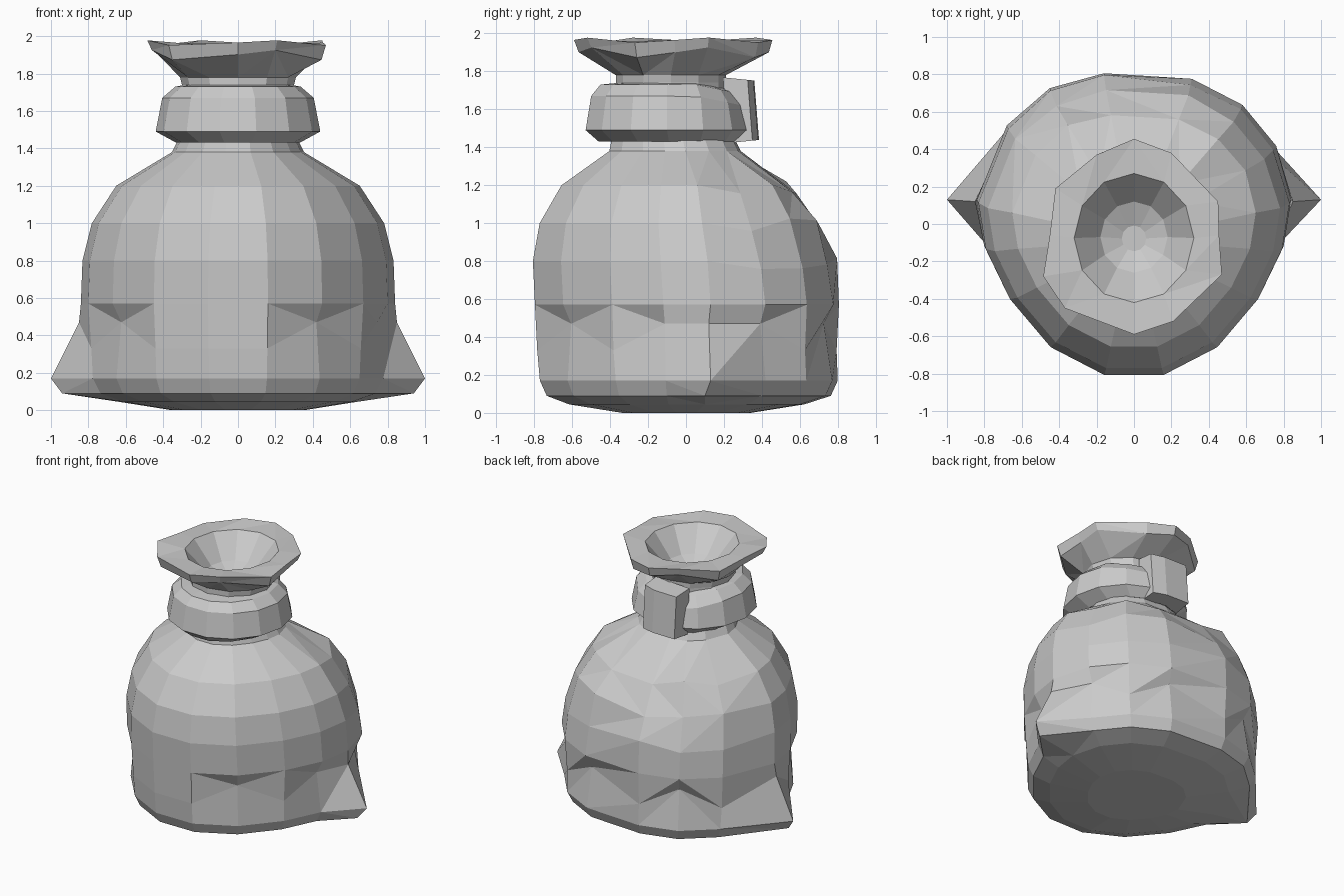
import bpy
import bmesh
import random
from math import sin, cos, tau

random.seed(4)
cube = bpy.data.objects.get("Cube")
if cube:
    bpy.data.objects.remove(cube)

cloth = bpy.data.materials.new("grey_cloth")
cloth.use_nodes = True
grey = (0.6, 0.6, 0.6, 1)
cloth.diffuse_color = grey
cloth.node_tree.nodes["Principled BSDF"].inputs["Base Color"].default_value = grey


def finish(name, bm):
    """Turn a bmesh into a flat shaded cloth object with crisp creases."""
    bmesh.ops.connect_verts_nonplanar(bm, angle_limit=0.1, faces=bm.faces)
    bmesh.ops.recalc_face_normals(bm, faces=bm.faces)
    mesh = bpy.data.meshes.new(name)
    bm.to_mesh(mesh)
    bm.free()
    mesh.materials.append(cloth)
    obj = bpy.data.objects.new(name, mesh)
    bpy.context.collection.objects.link(obj)
    return obj


def circle(sides):
    return [(cos(tau * k / sides), sin(tau * k / sides)) for k in range(sides)]


def loft(name, rings, plan, shape):
    """Join scaled copies of a plan (z, x scale, y scale, y centre) and cap the ends."""
    bm = bmesh.new()
    sides = len(plan)
    loops = [[bm.verts.new(shape(i, k, (x * sx, cy + y * sy, z)))
              for k, (x, y) in enumerate(plan)]
             for i, (z, sx, sy, cy) in enumerate(rings)]
    for low, high in zip(loops, loops[1:]):
        for k in range(sides):
            n = (k + 1) % sides
            bm.faces.new((low[k], low[n], high[n], high[k]))
    bm.faces.new(loops[0][::-1])
    bm.faces.new(loops[-1])
    return finish(name, bm)


# Sack body: sagging cloth with a crumpled fold and two pulled-out corners
body_plan = [
    (0.84, 0.13), (0.76, 0.42), (0.58, 0.64), (0.31, 0.78),
    (-0.16, 0.81), (-0.45, 0.73), (-0.68, 0.53), (-0.84, 0.13),
    (-0.80, -0.12), (-0.67, -0.39), (-0.45, -0.65), (-0.16, -0.80),
    (0.16, -0.80), (0.45, -0.65), (0.67, -0.39), (0.80, -0.12)]
body_rings = [
    (0.0, 0.42, 0.42, 0.0), (0.045, 0.76, 0.77, 0.0), (0.09, 0.92, 0.93, 0.01),
    (0.17, 0.97, 0.975, 0.01), (0.36, 0.98, 0.98, 0.0), (0.57, 1.0, 0.995, 0.0),
    (0.80, 0.99, 0.99, -0.015), (1.0, 0.93, 0.92, -0.035), (1.2, 0.775, 0.77, -0.04),
    (1.38, 0.42, 0.43, -0.06), (1.45, 0.38, 0.40, -0.07)]
corner_points = {2: (0.94, 0.10, 0.09), 3: (1.0, 0.13, 0.17), 4: (0.85, 0.12, 0.47)}


def crumple(i, k, co):
    x, y, z = co
    if k in (0, 7) and i in corner_points:
        px, py, pz = corner_points[i]
        return (px if x > 0 else -px, py, pz)
    if i == 4:
        if k % 2 and k != 11:
            return (x * 0.95, y * 0.95, z + 0.11)
        return (x, y, z - 0.03)
    if i in (6, 7, 8) and y > 0.2:
        s = 1 + random.uniform(-0.02, 0.015)
        return (x * s, y * s, z + random.uniform(-0.05, 0.03))
    return co


loft("sack_body", body_rings, body_plan, crumple)

# Gathered neck flaring into an open, uneven mouth with a dished hollow inside
mouth_rings = [
    (1.40, 0.30, 0.30, -0.08), (1.74, 0.30, 0.29, -0.08), (1.78, 0.31, 0.29, -0.08),
    (1.90, 0.95, 0.96, 0.0), (1.965, 1.0, 1.0, 0.0),
    (1.96, 0.32, 0.345, -0.075), (1.79, 0.18, 0.19, -0.07), (1.72, 0.02, 0.02, -0.08)]
rim_plan = [
    (0.455, -0.06), (0.45, 0.12), (0.20, 0.38), (0.0, 0.455), (-0.20, 0.37), (-0.42, 0.19),
    (-0.45, -0.06), (-0.485, -0.28), (-0.37, -0.45), (0.0, -0.59), (0.21, -0.52), (0.47, -0.27)]


def ruffle(i, k, co):
    x, y, z = co
    if i in (3, 4):
        sx, sy = mouth_rings[i][1:3]
        drop = 0.03 if i == 3 else 0.015
        return (rim_plan[k][0] * sx, rim_plan[k][1] * sy, z + drop * sin(k * 2.1))
    return co


loft("sack_mouth", mouth_rings, circle(12), ruffle)

# Bevelled strap tied around the neck, narrowing towards the back
strap_rings = [
    (1.44, 0.29, 0.30, -0.08), (1.43, 0.33, 0.38, -0.09), (1.49, 0.44, 0.44, -0.10),
    (1.67, 0.405, 0.41, -0.10), (1.73, 0.335, 0.36, -0.10), (1.74, 0.28, 0.28, -0.08)]


def narrow(i, k, co):
    x, y, z = co
    if y > 0.05 and i > 2:
        z -= 0.2 * (y - 0.05)
    return (x, y, z)


loft("neck_strap", strap_rings, circle(14), narrow)

# Knot at the back: an upright block with a notched inner side
bm = bmesh.new()
outline = [(-0.17, 0.385), (0.02, 0.38), (0.12, 0.35), (0.12, 0.22), (-0.03, 0.28), (-0.18, 0.24)]
bottom = [bm.verts.new((x, y, 1.42 + 0.1 * (y - 0.2))) for x, y in outline]
top = [bm.verts.new((x, y - 0.025, 1.77 - 0.1 * (y - 0.2))) for x, y in outline]
for k in range(len(outline)):
    n = (k + 1) % len(outline)
    bm.faces.new((bottom[k], bottom[n], top[n], top[k]))
bm.faces.new(bottom[::-1])
bm.faces.new(top)
finish("strap_knot", bm)
